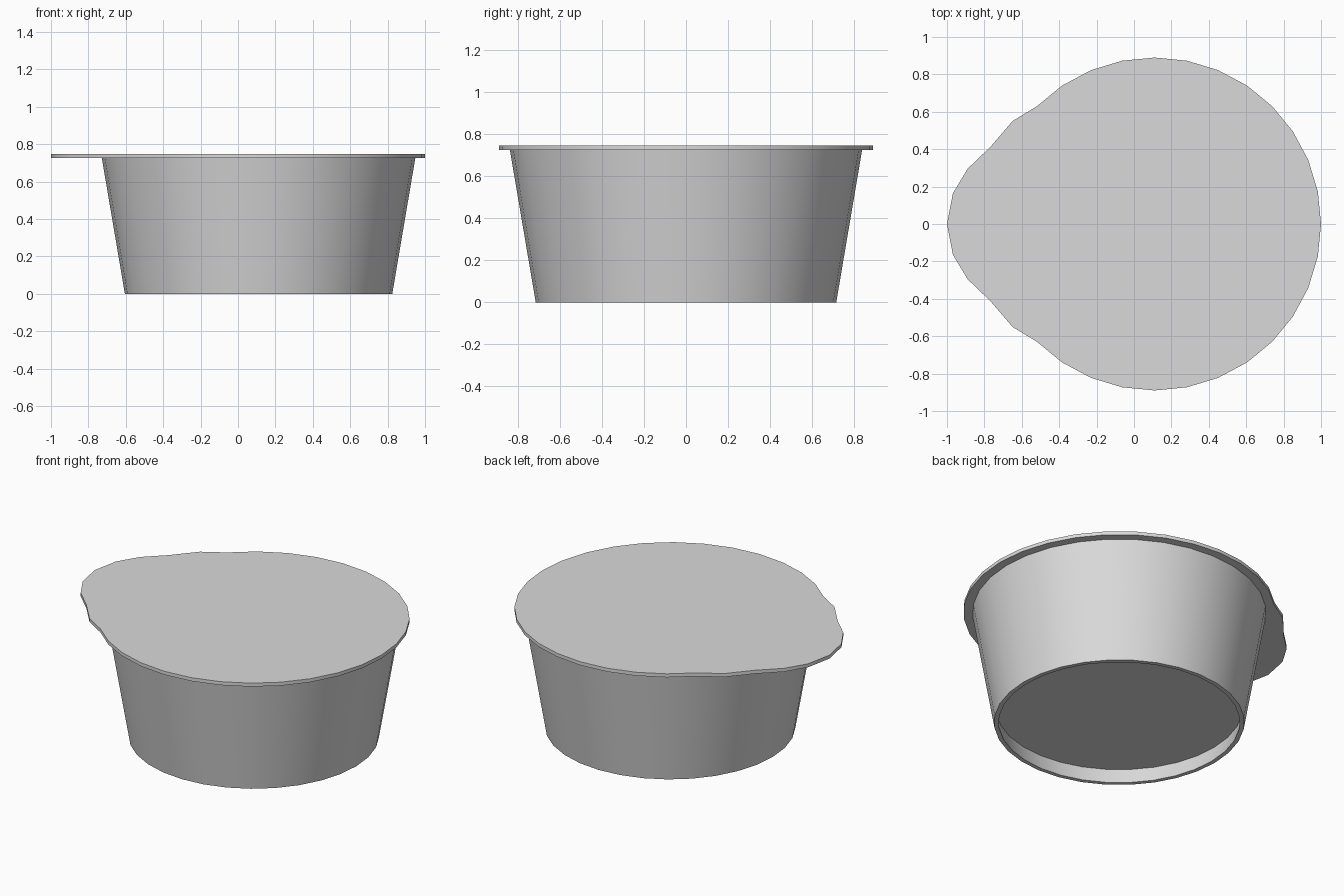
import bpy, bmesh
from math import cos, sin, pi

if "Cube" in bpy.data.objects:
    bpy.data.objects.remove(bpy.data.objects["Cube"])

CX, SEGS = 0.11, 32          # cup axis and number of sides
LID_BOTTOM, LID_TOP = 0.725, 0.747

grey = bpy.data.materials.new("light grey")
grey.use_nodes = True
COLOUR = (0.7, 0.7, 0.7, 1)
grey.diffuse_color = COLOUR
grey.node_tree.nodes["Principled BSDF"].inputs["Base Color"].default_value = COLOUR


def circle(radius, z):
    return [(CX + radius * cos(2 * pi * i / SEGS), radius * sin(2 * pi * i / SEGS), z)
            for i in range(SEGS)]


def loft(name, rings, closed=False):
    """Join rings of points; cap the ends, or join last ring to first."""
    bm = bmesh.new()
    loops = [[bm.verts.new(p) for p in ring] for ring in rings]
    pairs = list(zip(loops, loops[1:]))
    if closed:
        pairs.append((loops[-1], loops[0]))
    else:
        bm.faces.new(loops[0])
        bm.faces.new(loops[-1])
    for a, b in pairs:
        n = len(a)
        for i in range(n):
            j = (i + 1) % n
            bm.faces.new((a[i], a[j], b[j], b[i]))
    bmesh.ops.recalc_face_normals(bm, faces=bm.faces)
    mesh = bpy.data.meshes.new(name)
    bm.to_mesh(mesh)
    bm.free()
    mesh.materials.append(grey)
    obj = bpy.data.objects.new(name, mesh)
    bpy.context.collection.objects.link(obj)
    bpy.ops.object.select_all(action="DESELECT")
    obj.select_set(True)
    bpy.context.view_layer.objects.active = obj
    bpy.ops.object.shade_smooth_by_angle(angle=pi / 6)
    return obj


# Tapered cup wall, open at both ends
loft("cup_wall", [circle(0.715, 0), circle(0.838, LID_BOTTOM),
                  circle(0.812, LID_BOTTOM), circle(0.689, 0)], closed=True)

# Raised floor inside the foot ring
loft("cup_floor", [circle(0.708, 0.095), circle(0.711, 0.115)])

# Flat lid: round outline running into a pull tab on the right
half = [(x, y) for x, y, z in circle(0.89, 0)[:13]]
half += [(-0.65, 0.55), (-0.77, 0.41), (-0.89, 0.295), (-0.968, 0.165)]
outline = half + [(-1, 0)] + [(x, -y) for x, y in reversed(half[1:])]
loft("lid", [[(x, y, z) for x, y in outline] for z in (LID_BOTTOM, LID_TOP)])
